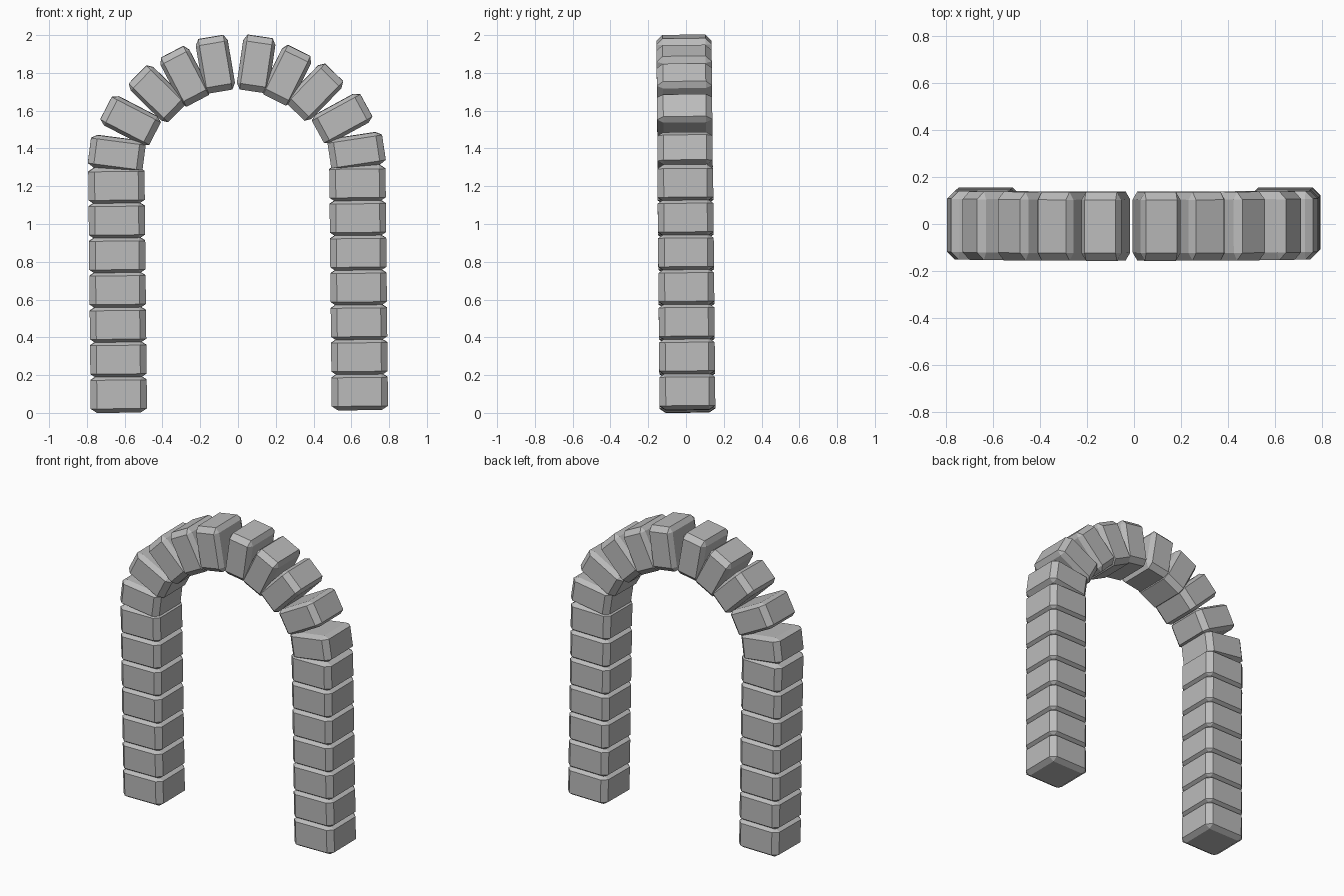
import bpy, bmesh, math
from mathutils import Matrix, Vector

old = bpy.data.objects.get("Cube")
if old:
    bpy.data.objects.remove(old, do_unlink=True)

# Single stone colour
stone = bpy.data.materials.new("grey_stone")
stone.use_nodes = True
stone.diffuse_color = (0.5, 0.5, 0.5, 1)
stone.node_tree.nodes["Principled BSDF"].inputs["Base Color"].default_value = (0.5, 0.5, 0.5, 1)

# Shared chamfered unit block, stretched for every stone
mesh = bpy.data.meshes.new("chamfered_block")
bm = bmesh.new()
bmesh.ops.create_cube(bm, size=1)
bmesh.ops.bevel(bm, geom=bm.edges[:], offset=0.112, segments=1, affect='EDGES')
bm.to_mesh(mesh)
bm.free()
mesh.materials.append(stone)

# The whole arch leans very slightly
lean = (Matrix.Translation((0.0075, 0.008, 0))
        @ Matrix.Rotation(-0.0105, 4, 'Y') @ Matrix.Rotation(0.0095, 4, 'X'))


def block(name, x, z, angle, size):
    ob = bpy.data.objects.new(name, mesh)
    bpy.context.collection.objects.link(ob)
    ob.matrix_world = (lean @ Matrix.Translation((x, 0, z))
                       @ Matrix.Rotation(angle, 4, 'Y')
                       @ Matrix.Diagonal(Vector(size)).to_4x4())


# Arch stones from springing to crown: x, z, tilt in degrees
ARCH = [(0.635, 1.378, 8), (0.56, 1.553, 28), (0.417, 1.694, 45),
        (0.27, 1.785, 63), (0.108, 1.847, 81)]

for side, label in ((1, "left"), (-1, "right")):
    # Pillar of stacked stones
    for i in range(7):
        block(f"{label}_pillar_block_{i + 1}", side * 0.638, 0.106 + 0.184 * i, 0,
              (0.298, 0.295, 0.195))
    # Curved half of the arch
    for i, (x, z, tilt) in enumerate(ARCH):
        block(f"{label}_arch_block_{i + 1}", side * x, z, -side * math.radians(tilt),
              (0.292, 0.292, 0.172))
